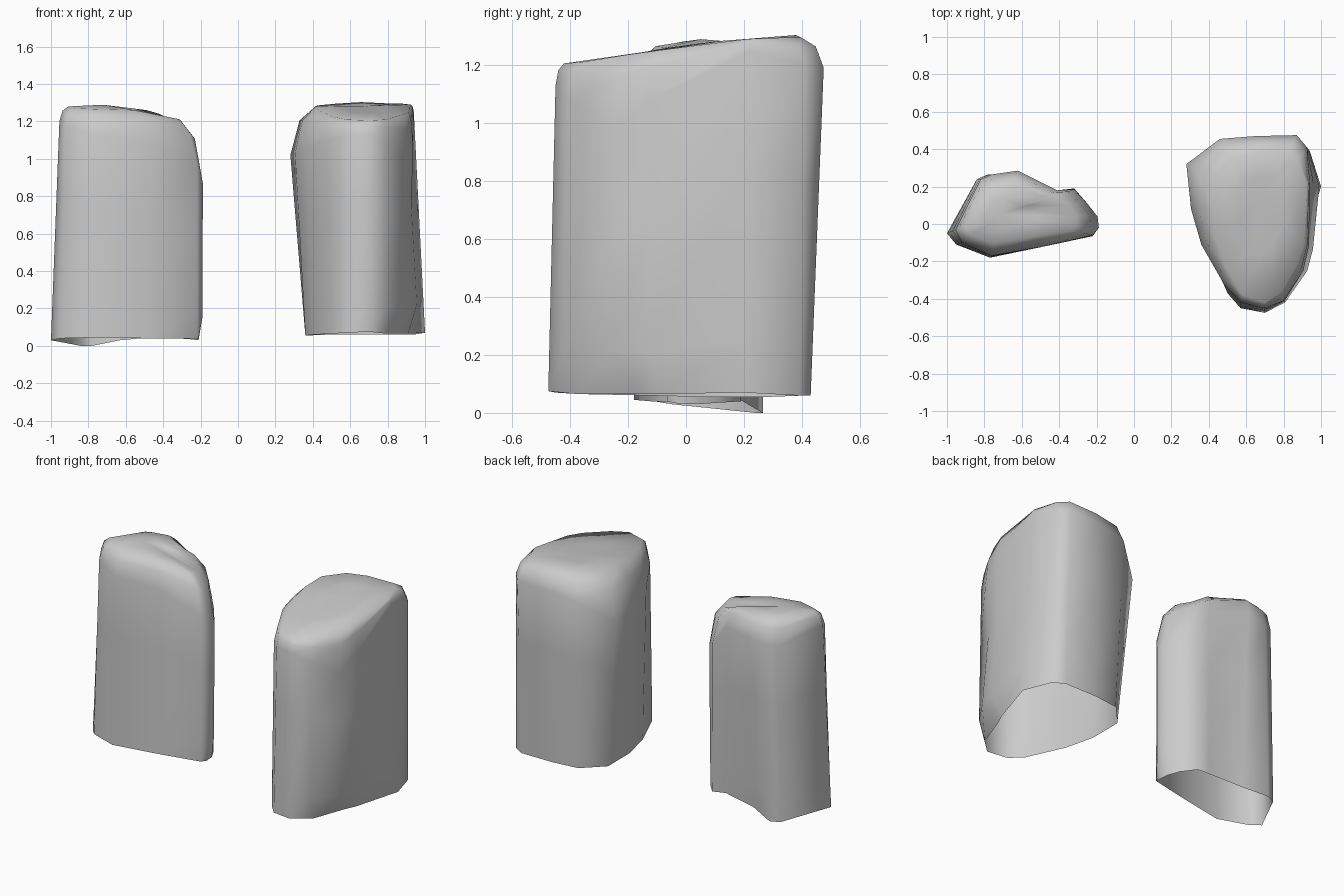
import bpy, bmesh, math
from mathutils import Vector


def stone(name, rows, peak, dents, undercut):
    """Loft an open-bottomed stone. Row: foot xyz, shoulder xyz, top z, top inset."""
    bm = bmesh.new()
    c = Vector(peak)
    rings = [[] for _ in range(7)]
    for i, (bx, by, bz, sx, sy, sz, tz, inset) in enumerate(rows):
        foot, sh = Vector((bx, by, bz)), Vector((sx, sy, sz))
        top = sh.lerp(c, inset)
        top.z = tz
        rim = sh.lerp(top, 0.35)
        rim.z = sh.z + (tz - sh.z) * 0.7
        low = foot.lerp(sh, 0.15)
        mid = foot.lerp(sh, 0.65)
        mid += (Vector((c.x, c.y, mid.z)) - mid) * dents.get(i, 0)
        foot += (Vector((c.x, c.y, foot.z)) - foot) * undercut.get(i, 0)
        inner = top.lerp(c, 0.5)
        for ring, p in zip(rings, (foot, low, mid, sh, rim, top, inner)):
            ring.append(bm.verts.new(p))
    n = len(rows)
    for a, b in zip(rings, rings[1:]):
        for i in range(n):
            j = (i + 1) % n
            bm.faces.new((a[i], a[j], b[j], b[i]))
    tip = bm.verts.new(c)
    for i in range(n):
        bm.faces.new((rings[-1][i], rings[-1][(i + 1) % n], tip))
    bmesh.ops.recalc_face_normals(bm, faces=bm.faces)
    me = bpy.data.meshes.new(name)
    bm.to_mesh(me)
    bm.free()
    ob = bpy.data.objects.new(name, me)
    bpy.context.collection.objects.link(ob)
    bpy.ops.object.select_all(action='DESELECT')
    ob.select_set(True)
    bpy.context.view_layer.objects.active = ob
    bpy.ops.object.shade_smooth_by_angle(angle=math.radians(110))


# thin left stone, counter-clockwise from its left end
stone("left_stone", [
    (-1.00, -.05, .03, -.955, -.03, 1.20, 1.28, .2),
    (-.95, -.11, .04, -.92, -.10, 1.17, 1.27, .25),
    (-.77, -.18, .045, -.76, -.17, 1.13, 1.265, .3),
    (-.48, -.12, .04, -.48, -.12, 1.10, 1.26, .3),
    (-.22, -.065, .04, -.22, -.06, .97, 1.215, .22),
    (-.19, -.02, .03, -.188, -.02, .87, 1.21, .23),
    (-.20, .04, .03, -.195, .04, .90, 1.20, .22),
    (-.25, .11, .035, -.25, .11, .96, 1.20, .2),
    (-.32, .19, .04, -.32, .185, 1.00, 1.24, .25),
    (-.41, .18, .05, -.41, .18, 1.12, 1.26, .25),
    (-.62, .23, .03, -.62, .285, 1.16, 1.275, .28),
    (-.78, .265, .0, -.76, .265, 1.13, 1.275, .3),
    (-.84, .24, .0, -.82, .24, 1.13, 1.275, .3),
], (-.72, .05, 1.289), {10: .1}, {5: .04, 6: .03, 10: .1})

# broad right stone, counter-clockwise from its back left corner
stone("right_stone", [
    (.36, .28, .055, .28, .32, 1.02, 1.285, .35),
    (.36, .06, .055, .305, .08, 1.03, 1.28, .3),
    (.40, -.13, .06, .36, -.11, 1.06, 1.26, .22),
    (.50, -.37, .065, .48, -.32, 1.10, 1.225, .14),
    (.57, -.45, .07, .57, -.42, 1.13, 1.21, .08),
    (.70, -.475, .075, .70, -.45, 1.13, 1.205, .05),
    (.81, -.42, .065, .80, -.41, 1.08, 1.21, .09),
    (.93, -.25, .065, .905, -.25, .98, 1.235, .12),
    (.96, -.14, .065, .935, -.12, 1.08, 1.25, .09),
    (1.0, .20, .07, .94, .22, 1.25, 1.29, .06),
    (.94, .39, .06, .925, .41, 1.20, 1.295, .2),
    (.87, .43, .06, .87, .475, 1.19, 1.295, .22),
    (.65, .43, .06, .65, .47, 1.18, 1.303, .26),
    (.48, .41, .06, .46, .455, 1.15, 1.295, .3),
], (.68, .12, 1.283), {7: .06, 8: .06}, {6: .08, 7: .22, 8: .18})
